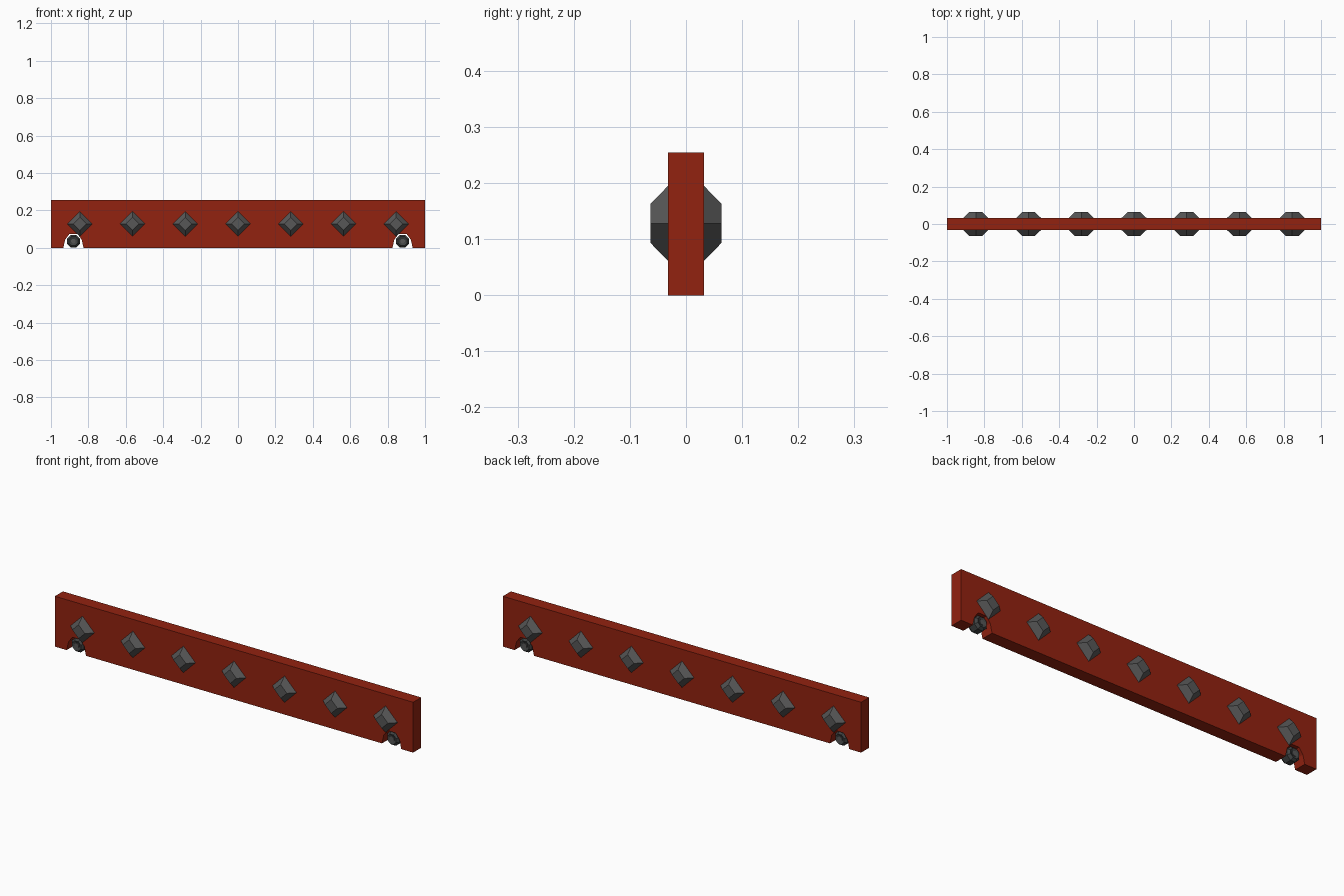
import bpy, bmesh, math
from mathutils import Vector

if "Cube" in bpy.data.objects:
    bpy.data.objects.remove(bpy.data.objects["Cube"])


def material(name, rgb):
    m = bpy.data.materials.new(name)
    m.diffuse_color = (*rgb, 1)
    m.use_nodes = True
    m.node_tree.nodes["Principled BSDF"].inputs["Base Color"].default_value = m.diffuse_color
    return m


RED = material("barn red", (0.29, 0.016, 0.005))
STEEL = material("dark steel", (0.095, 0.095, 0.095))
IRON = material("wheel iron", (0.05, 0.055, 0.055))


def finish(name, bm, mat):
    bmesh.ops.recalc_face_normals(bm, faces=bm.faces)
    me = bpy.data.meshes.new(name)
    bm.to_mesh(me)
    bm.free()
    me.materials.append(mat)
    ob = bpy.data.objects.new(name, me)
    bpy.context.collection.objects.link(ob)
    return ob


def loft(name, rings, mat):
    """Closed solid through rings of (x, y, z) points."""
    bm = bmesh.new()
    rows = [[bm.verts.new(p) for p in r] for r in rings]
    n = len(rows[0])
    for a, b in zip(rows, rows[1:]):
        for i in range(n):
            j = (i + 1) % n
            bm.faces.new((a[i], a[j], b[j], b[i]))
    bm.faces.new(rows[0])
    bm.faces.new(rows[-1])
    return finish(name, bm, mat)


def ring(cx, y, cz, r, n, turn=0.0):
    return [(cx + r * math.cos(turn + math.tau * i / n), y,
             cz + r * math.sin(turn + math.tau * i / n)) for i in range(n)]


D = 0.032   # half thickness of the board
WX = 0.88   # wheel position

# board with two arched notches in its lower edge
notch = [(-.054, 0), (-.044, .044), (-.022, .073), (.022, .073), (.044, .044), (.054, 0)]
outline = [(-1, 0)]
for cx in (-WX, WX):
    outline += [(cx + x, z) for x, z in notch]
outline += [(1, 0), (1, .254), (-1, .254)]
loft("board", [[(x, y, z) for x, z in outline] for y in (-D, D)], RED)

# seven diamond studs on both faces
for i in range(7):
    x = (i - 3) * 0.282
    for side, s in (("front", -1), ("back", 1)):
        loft(f"{side}_stud_{i + 1}",
             [ring(x, s * (D - .004), .128, .067, 4),
              ring(x, s * D, .128, .067, 4),
              ring(x, s * .063, .128, .035, 4)], STEEL)

# small octagonal wheels with raised hubs in the notches
for side, cx in (("left", -WX), ("right", WX)):
    t = math.pi / 8
    prof = [(-.026, .014), (-.031, .026), (-.018, .037),
            (.018, .037), (.031, .026), (.026, .014)]
    loft(f"{side}_wheel", [ring(cx, y, .035, r, 8, t) for y, r in prof], IRON)
    loft(f"{side}_hub", [ring(cx, y, .035, .013, 8, t) for y in (-.03, .03)], STEEL)
